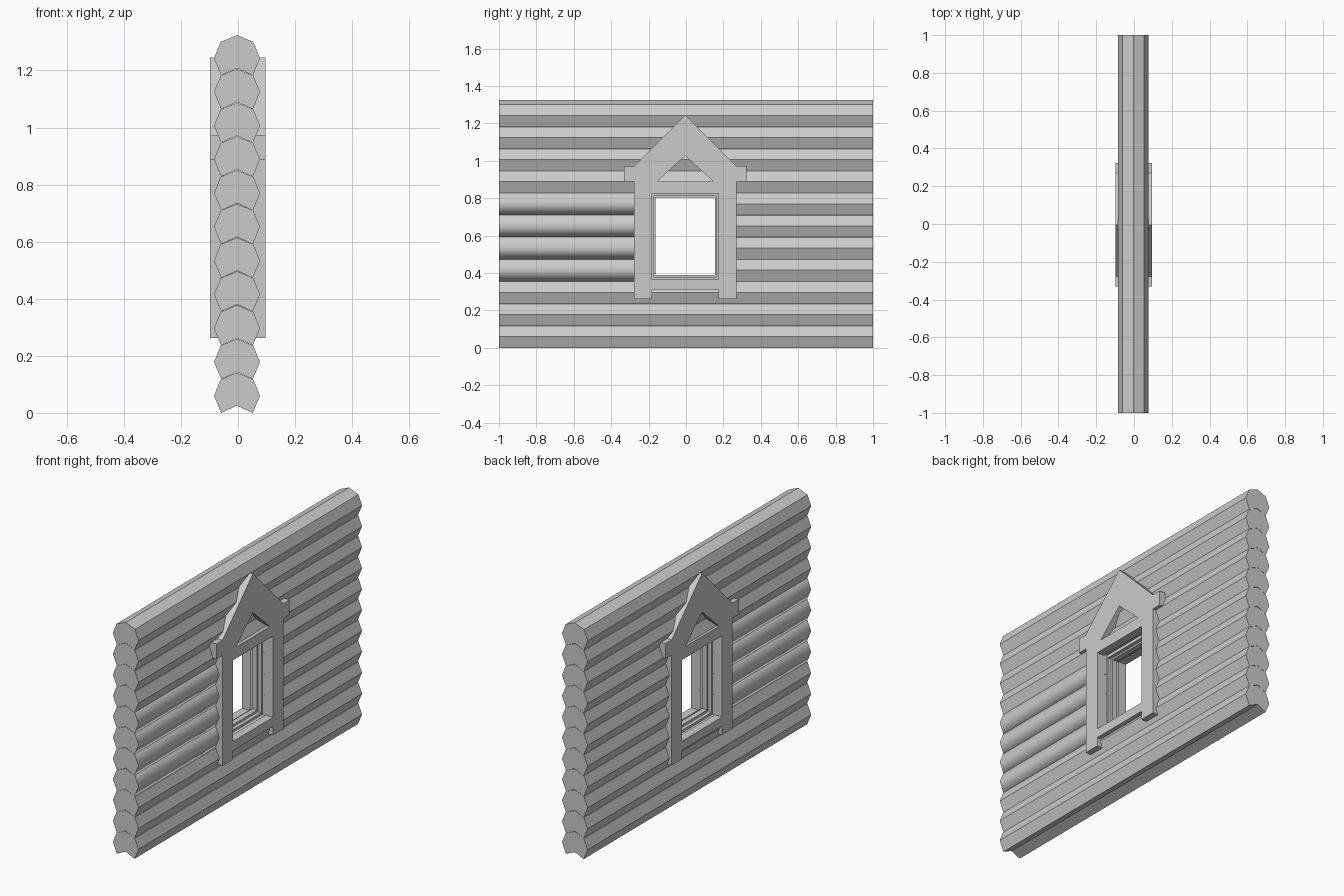
import bpy, bmesh
from math import pi
from mathutils import Euler, Matrix

cube = bpy.data.objects.get("Cube")
if cube:
    bpy.data.objects.remove(cube, do_unlink=True)

grey = bpy.data.materials.new("plain_grey")
grey.use_nodes = True
grey.diffuse_color = (0.6, 0.6, 0.6, 1)
bsdf = next(n for n in grey.node_tree.nodes if n.type == 'BSDF_PRINCIPLED')
bsdf.inputs["Base Color"].default_value = (0.6, 0.6, 0.6, 1)

ALONG_Y = (pi / 2, 0, 0)        # profile drawn in x, z
ALONG_X = (pi / 2, 0, pi / 2)   # profile drawn in y, z


def extrude(name, loops, depth, place, turn, smooth=False):
    """Filled outline (first loop) with holes (other loops), extruded to a mesh."""
    curve = bpy.data.curves.new(name + "_outline", 'CURVE')
    curve.dimensions = '2D'
    curve.fill_mode = 'BOTH'
    curve.extrude = depth / 2
    for loop in loops:
        spline = curve.splines.new('POLY')
        spline.points.add(len(loop) - 1)
        for point, (u, v) in zip(spline.points, loop):
            point.co = (u, v, 0, 1)
        spline.use_cyclic_u = True
    helper = bpy.data.objects.new(name + "_outline", curve)
    mesh = bpy.data.meshes.new_from_object(helper)
    bpy.data.objects.remove(helper)
    bpy.data.curves.remove(curve)

    bm = bmesh.new()
    bm.from_mesh(mesh)
    bmesh.ops.remove_doubles(bm, verts=bm.verts, dist=0.0001)
    bmesh.ops.recalc_face_normals(bm, faces=bm.faces)
    for face in bm.faces:       # end caps always stay flat
        face.smooth = smooth and abs(face.normal.z) < 0.5
        face.material_index = 0
    bm.transform(Matrix.Translation(place) @ Euler(turn).to_matrix().to_4x4())
    bm.to_mesh(mesh)
    bm.free()
    mesh.name = name
    mesh.materials.clear()
    mesh.materials.append(grey)
    obj = bpy.data.objects.new(name, mesh)
    bpy.context.collection.objects.link(obj)
    return obj


def mirrored(half):
    """Complete a right-hand half outline, top to bottom, with its mirror image."""
    return half + [(-u, v) for u, v in reversed(half) if u]


def rect(half_width, low, high):
    return mirrored([(half_width, high), (half_width, low)])


# Logs: each has a notch underneath that sits on the log below
PITCH, ROWS = 0.1183, 11
WALL_X, WINDOW_Y, OPENING = -0.0035, -0.004, 0.179
log_profile = mirrored([(0, 0.141), (0.0575, 0.117), (0.0805, 0.06),
                        (0.0555, 0), (0, 0.025)])
log_profile = log_profile[:5] + log_profile[5:]


def log(name, row, start, end, smooth=False):
    extrude(name, [log_profile], end - start,
            (WALL_X, (start + end) / 2, row * PITCH), ALONG_Y, smooth)


for row in range(ROWS):
    if 3 <= row <= 6:           # rows interrupted by the window
        log(f"short_log_front_{row}", row, -1, WINDOW_Y - OPENING, smooth=True)
        log(f"short_log_back_{row}", row, WINDOW_Y + OPENING, 1)
    else:
        log(f"log_{row}", row, -1, 1)

# Gabled casing on both faces of the wall
outline = mirrored([(0, 1.246), (0.273, 0.973), (0.328, 0.973), (0.328, 0.888),
                    (0.273, 0.888), (0.273, 0.262), (OPENING, 0.262),
                    (OPENING, 0.312)])
gable_hole = mirrored([(0, 1.027), (0.152, 0.888)])
window_hole = rect(OPENING, 0.364, 0.824)
for side, name in ((1, "left_casing"), (-1, "right_casing")):
    extrude(name, [outline, gable_hole, window_hole], 0.047,
            (-0.001 + side * 0.074, WINDOW_Y, 0), ALONG_X)

# Stepped window frame in the middle of the wall
extrude("window_frame", [rect(0.185, 0.358, 0.832), rect(0.168, 0.377, 0.813)],
        0.07, (WALL_X, WINDOW_Y, 0), ALONG_X)
extrude("window_sash", [rect(0.172, 0.372, 0.818), rect(0.158, 0.39, 0.803)],
        0.03, (WALL_X, WINDOW_Y, 0), ALONG_X)
